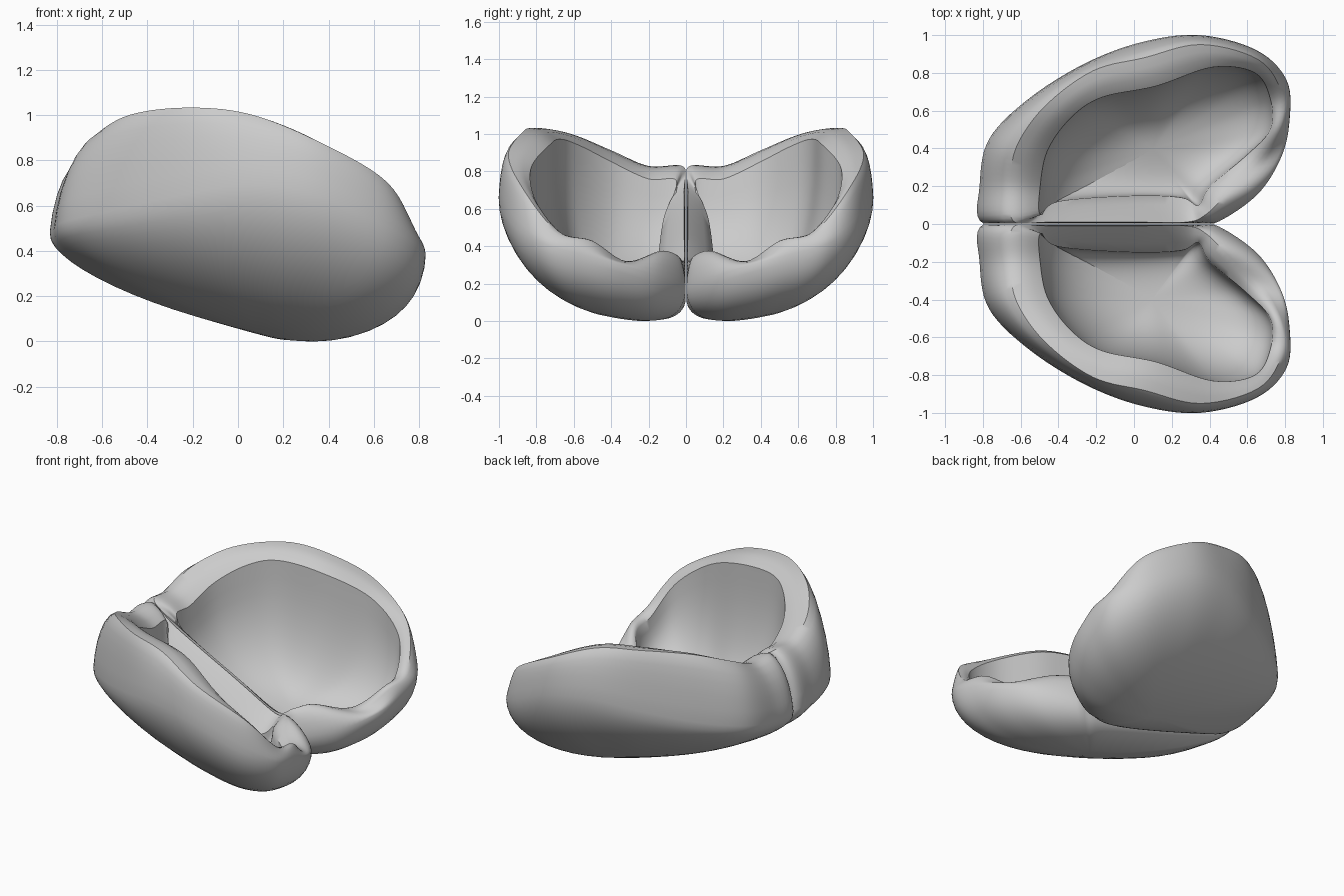
import bpy, bmesh, math
from mathutils import Vector

if "Cube" in bpy.data.objects:
    bpy.data.objects.remove(bpy.data.objects["Cube"])

# Stations run around one half: front seam, front lobe, outer side, back, seam
OUTER = [(.42, 0, .19), (.65, .15, .25), (.78, .35, .32), (.825, .55, .37),
         (.81, .76, .43), (.65, .92, .52), (.35, 1.0, .66), (.05, .965, .70),
         (-.25, .855, .65), (-.55, .67, .58), (-.77, .45, .53), (-.82, .20, .49),
         (-.80, 0, .47), (-.45, 0, .33), (0, 0, .18), (.28, 0, .13)]
CREST = [(.38, .05, .37), (.47, .14, .39), (.65, .32, .33), (.77, .50, .44),
         (.785, .69, .49), (.66, .87, .72), (.35, .95, .90), (.05, .88, 1.02),
         (-.22, .81, 1.05), (-.48, .62, 1.02), (-.63, .40, .93), (-.65, .20, .845),
         (-.64, .015, .845), (-.45, .01, .72), (0, .01, .49), (.28, .01, .34)]
INNER = [(.34, .10, .30), (.40, .20, .32), (.59, .36, .31), (.72, .50, .425),
         (.72, .66, .47), (.64, .80, .66), (.42, .83, .84), (.12, .73, .97),
         (-.17, .67, 1.0), (-.33, .56, .96), (-.45, .39, .87), (-.49, .20, .78),
         (-.49, .05, .77), (-.40, .12, .56), (0, .15, .31), (.25, .14, .23)]
STEPS = 7


def closed_spline(points):
    """Closed Catmull-Rom curve, kept on its own side of the seam."""
    pts, out = [Vector(p) for p in points], []
    n = len(pts)
    for i in range(n):
        a, b, c, d = (pts[(i + k) % n] for k in (-1, 0, 1, 2))
        for s in range(STEPS):
            t = s / STEPS
            p = .5 * (2*b + (c - a)*t + (2*a - 5*b + 4*c - d)*t**2 + (3*b - a - 3*c + d)*t**3)
            p.y = max(p.y, .002)
            out.append(p)
    return out


def bowl_point(edge, pole, u, power):
    """Point on a tilted bowl between its pole (u=0) and its edge (u=1)."""
    off = edge - pole
    plane = -.27 * off.x + .2 * off.y
    rise = 1 - (1 - u**power) ** (1 / power)
    return Vector((pole.x + off.x*u, pole.y + off.y*u,
                   pole.z + plane*u + (off.z - plane)*rise))


def bezier(a, b, c, t):
    return a*(1 - t)**2 + b*2*t*(1 - t) + c*t*t


outer, crest, inner = (closed_spline(p) for p in (OUTER, CREST, INNER))
bottom, floor = Vector((.1, .3, .05)), Vector((.1, .40, .17))
angles = [math.sin(math.pi/2 * k/14) for k in range(1, 15)]
rings = []

# Outer hull, from the underside up to the widest line
for u in angles:
    rings.append([bowl_point(p, bottom, u, 2) for p in outer])
# Hull shoulder up to the crest of the rim
for k in range(1, 7):
    rings.append([bezier(o, Vector((o.x, o.y, r.z))*.65 + (o + r)*.175, r, k/6)
                  for o, r in zip(outer, crest)])
# Rim top across to its inner edge
for k in range(1, 4):
    rings.append([bezier(r, (r + i)*.5 + Vector((0, 0, .015)), i, k/3)
                  for r, i in zip(crest, inner)])
# Cavity wall and floor
for u in reversed(angles[:-1]):
    rings.append([bowl_point(p, floor, u, 2.6) for p in inner])

bm = bmesh.new()
loops = [[bm.verts.new(p) for p in ring] for ring in rings]
n = len(outer)
for lo, hi in zip(loops, loops[1:]):
    for i in range(n):
        j = (i + 1) % n
        bm.faces.new((lo[i], lo[j], hi[j], hi[i]))
for centre, loop in ((bottom, loops[0]), (floor, loops[-1])):
    tip = bm.verts.new(centre)
    for i in range(n):
        bm.faces.new((tip, loop[i], loop[(i + 1) % n]))
# Relax the surface a little and stand it on the ground
for _ in range(2):
    bmesh.ops.smooth_vert(bm, verts=bm.verts, factor=.3, use_axis_x=True,
                          use_axis_y=False, use_axis_z=True)
low = min(v.co.z for v in bm.verts)
for v in bm.verts:
    v.co.z -= low
bmesh.ops.recalc_face_normals(bm, faces=bm.faces)
mesh = bpy.data.meshes.new("shell_halves")
bm.to_mesh(mesh)
bm.free()

# Both halves, mirrored across the seam
shell = bpy.data.objects.new("shell_halves", mesh)
bpy.context.collection.objects.link(shell)
mirror = shell.modifiers.new("other_half", 'MIRROR')
mirror.use_axis = (False, True, False)
mirror.use_mirror_merge = False
bpy.context.view_layer.objects.active = shell
shell.select_set(True)
bpy.ops.object.shade_smooth_by_angle(angle=math.radians(40))
